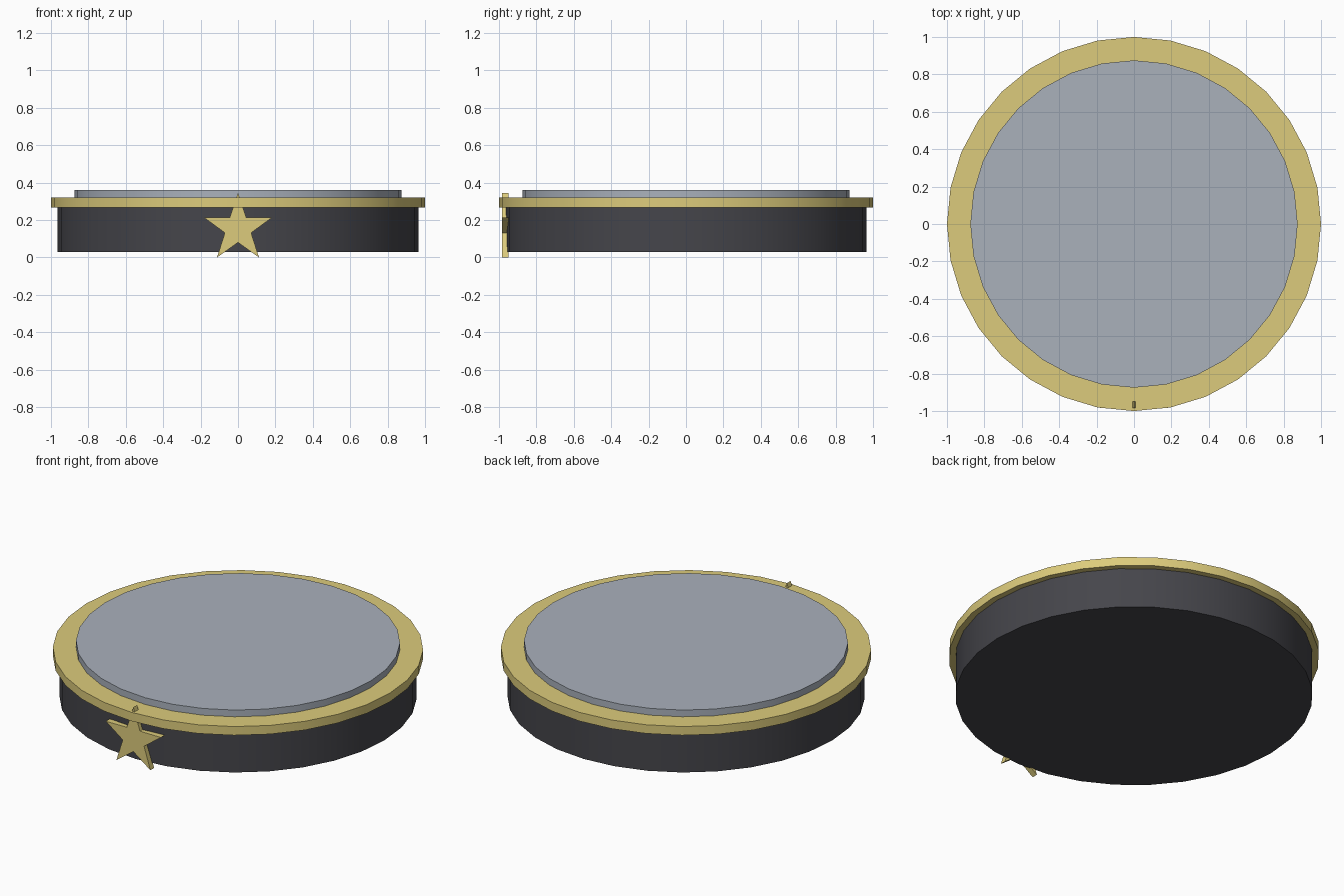
import bpy, bmesh, math

if "Cube" in bpy.data.objects:
    bpy.data.objects.remove(bpy.data.objects["Cube"])


def material(name, rgb):
    m = bpy.data.materials.new(name)
    m.diffuse_color = (*rgb, 1)
    m.use_nodes = True
    m.node_tree.nodes["Principled BSDF"].inputs["Base Color"].default_value = m.diffuse_color
    return m


gold = material("gold", (0.72, 0.60, 0.20))
charcoal = material("charcoal", (0.06, 0.06, 0.07))
slate = material("slate", (0.40, 0.44, 0.50))


def disc(name, radius, z0, z1, mat):
    bpy.ops.mesh.primitive_cylinder_add(vertices=32, radius=radius, depth=z1 - z0,
                                        location=(0, 0, (z0 + z1) / 2))
    ob = bpy.context.object
    ob.name = name
    ob.data.materials.append(mat)
    bpy.ops.object.shade_smooth_by_angle(angle=math.radians(30))
    return ob


def star(name, r_out, r_in, z, y_front, y_back, mat):
    bm = bmesh.new()
    ring = []
    for i in range(10):
        r = r_in if i % 2 else r_out
        a = i * math.pi / 5
        ring.append(bm.verts.new((r * math.sin(a), y_front, z + r * math.cos(a))))
    face = bm.faces.new(ring)
    ext = bmesh.ops.extrude_face_region(bm, geom=[face], use_keep_orig=True)
    moved = [g for g in ext["geom"] if isinstance(g, bmesh.types.BMVert)]
    bmesh.ops.translate(bm, verts=moved, vec=(0, y_back - y_front, 0))
    bmesh.ops.recalc_face_normals(bm, faces=bm.faces)
    me = bpy.data.meshes.new(name)
    bm.to_mesh(me)
    bm.free()
    me.materials.append(mat)
    ob = bpy.data.objects.new(name, me)
    bpy.context.collection.objects.link(ob)
    return ob


# Stacked round body
disc("base", 0.965, 0.03, 0.27, charcoal)
disc("rim", 1.0, 0.268, 0.32, gold)
disc("top_plate", 0.875, 0.32, 0.36, slate)

# Star badge on the front, its tip passing up through the rim
star("star_badge", 0.191, 0.074, 0.1545, -0.985, -0.95, gold)
